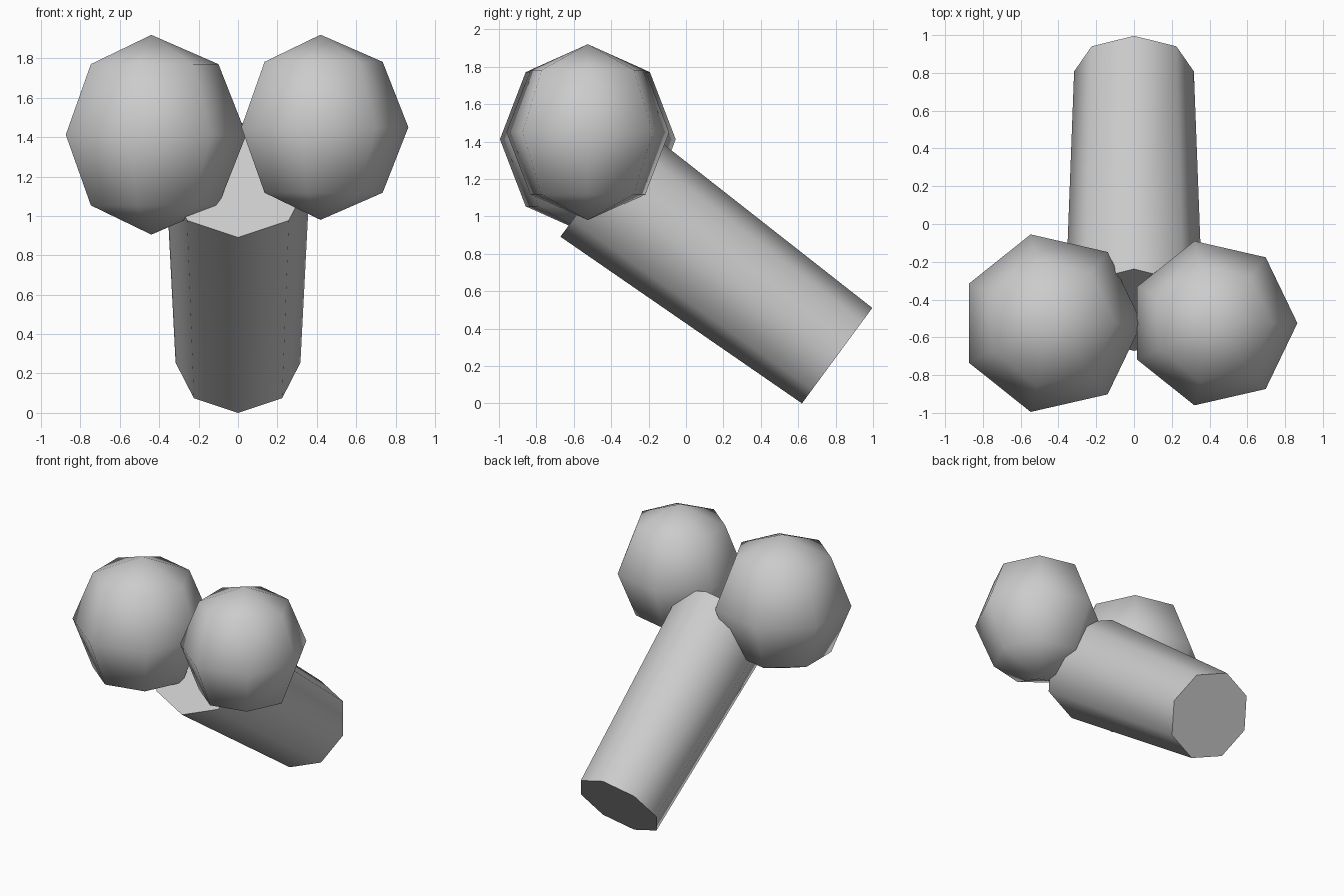
import bpy, bmesh, math
from mathutils import Vector

if "Cube" in bpy.data.objects:
    bpy.data.objects.remove(bpy.data.objects["Cube"])

grey = bpy.data.materials.new("light grey")
grey.diffuse_color = (0.6, 0.6, 0.6, 1)
grey.use_nodes = True
grey.node_tree.nodes["Principled BSDF"].inputs["Base Color"].default_value = grey.diffuse_color


def finish(name, bm):
    bmesh.ops.recalc_face_normals(bm, faces=bm.faces)
    mesh = bpy.data.meshes.new(name)
    bm.to_mesh(mesh)
    bm.free()
    mesh.materials.append(grey)
    ob = bpy.data.objects.new(name, mesh)
    bpy.context.collection.objects.link(ob)
    return ob


def bridge(bm, a, b):
    n = len(a)
    for i in range(n):
        j = (i + 1) % n
        bm.faces.new((a[i], a[j], b[j], b[i]))


# Low-poly ball: seven segments, four rings, one corner towards +x
def ball(name, centre, r, rz, segments=7, rings=4):
    bm = bmesh.new()
    c = Vector(centre)
    loops = []
    for k in range(1, rings):
        t = math.pi * k / rings
        loops.append([bm.verts.new(c + Vector((
            r * math.sin(t) * math.cos(math.tau * i / segments),
            r * math.sin(t) * math.sin(math.tau * i / segments),
            rz * math.cos(t)))) for i in range(segments)])
    for a, b in zip(loops, loops[1:]):
        bridge(bm, a, b)
    for loop, z in ((loops[0], rz), (loops[-1], -rz)):
        pole = bm.verts.new(c + Vector((0, 0, z)))
        for i in range(segments):
            bm.faces.new((loop[i], loop[(i + 1) % segments], pole))
    for f in bm.faces:
        f.smooth = True
    return finish(name, bm)


# Tapered eight-sided shaft with flat ends
def shaft(name, p0, r0, p1, r1, sides=8):
    bm = bmesh.new()
    p0, p1 = Vector(p0), Vector(p1)
    u = Vector((1, 0, 0))
    v = (p1 - p0).normalized().cross(u)
    loops = []
    for p, r in ((p0, r0), (p1, r1)):
        loops.append([bm.verts.new(p + r * (u * math.cos(math.tau * i / sides)
                                            + v * math.sin(math.tau * i / sides)))
                      for i in range(sides)])
    bridge(bm, *loops)
    for f in bm.faces:
        f.smooth = True
    for loop in loops:
        bm.faces.new(loop)
    # keep the end rims crisp
    for e in bm.edges:
        if any(not f.smooth for f in e.link_faces):
            e.smooth = False
    return finish(name, bm)


shaft("shaft", (0, 0.808, 0.255), 0.317, (0, -0.455, 1.185), 0.365)
ball("left_ball", (-0.44, -0.525, 1.412), 0.482, 0.507)
ball("right_ball", (0.419, -0.525, 1.45), 0.446, 0.47)
